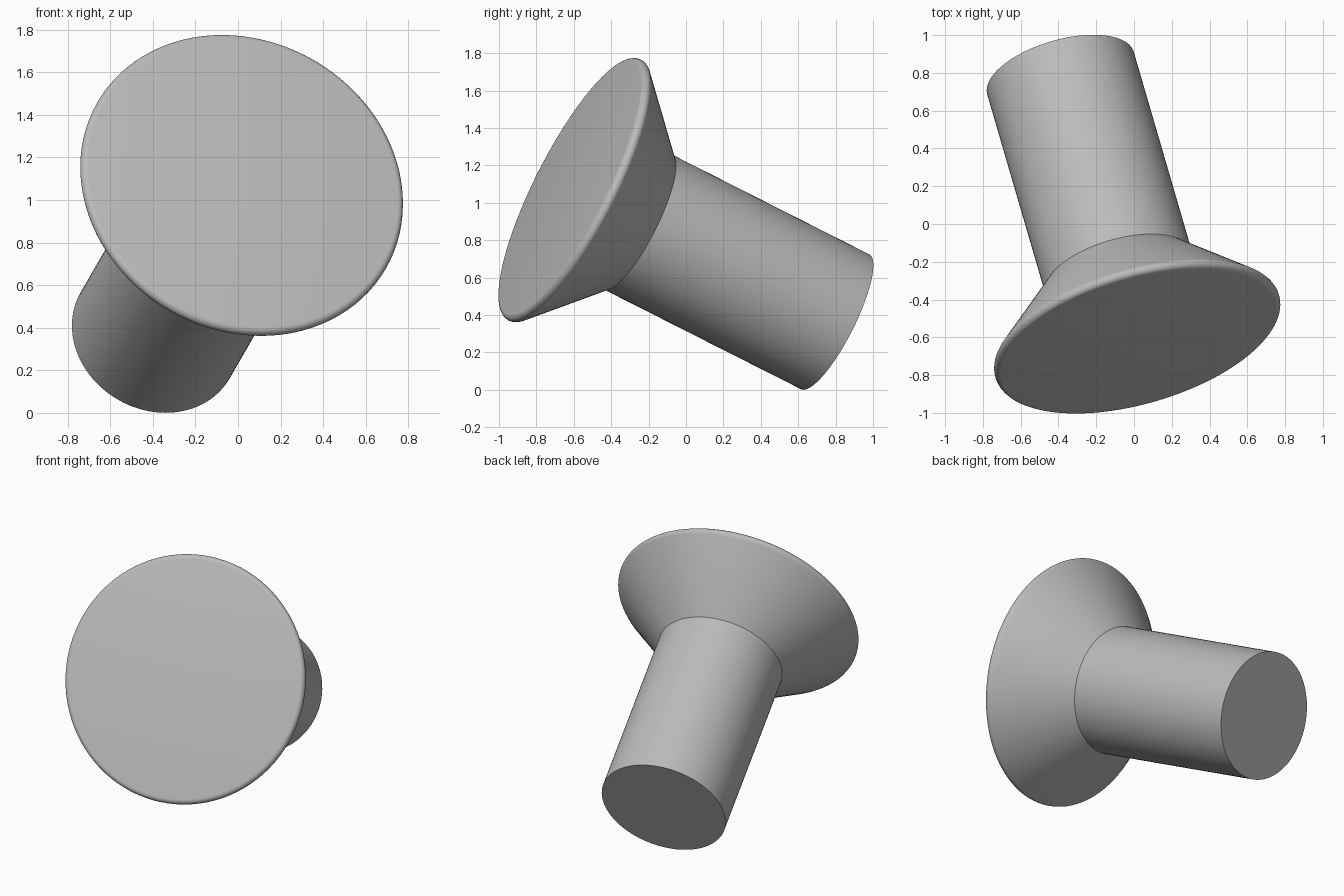
import bpy
import bmesh
import math
from mathutils import Vector

if "Cube" in bpy.data.objects:
    bpy.data.objects.remove(bpy.data.objects["Cube"], do_unlink=True)

grey = bpy.data.materials.new("plain grey")
grey.use_nodes = True
colour = (0.5, 0.5, 0.5, 1)
grey.diffuse_color = colour
grey.node_tree.nodes["Principled BSDF"].inputs["Base Color"].default_value = colour

# Axis of the fastener, from the widest circle of the head to the shank end
head_centre = Vector((0.017, -0.594, 1.068))
shank_end = Vector((-0.389, 0.798, 0.364))
axis = shank_end - head_centre
length = axis.length
SHANK_R, RIM_R, FILLET = 0.404, 0.752, 0.03
SEGMENTS = 96

# Profile (radius, distance): flat face, rounded rim, 45 degree cone, shank
profile = [(0, -FILLET)]
for i in range(9):
    a = math.radians(-90 + 135 * i / 8)
    profile.append((RIM_R + FILLET * math.cos(a), FILLET * math.sin(a)))
rim_r, rim_t = profile[-1]
profile += [(SHANK_R, rim_t + rim_r - SHANK_R), (SHANK_R, length), (0, length)]

# Revolve the profile into one closed solid
bm = bmesh.new()
verts = [bm.verts.new((r, 0, t)) for r, t in profile]
edges = [bm.edges.new(pair) for pair in zip(verts, verts[1:])]
bmesh.ops.spin(bm, geom=verts + edges, cent=(0, 0, 0), axis=(0, 0, 1),
               angle=math.tau, steps=SEGMENTS)
bmesh.ops.remove_doubles(bm, verts=bm.verts, dist=0.0001)
bmesh.ops.recalc_face_normals(bm, faces=bm.faces)
mesh = bpy.data.meshes.new("countersunk_fastener")
bm.to_mesh(mesh)
bm.free()
mesh.materials.append(grey)

fastener = bpy.data.objects.new("countersunk_fastener", mesh)
bpy.context.collection.objects.link(fastener)
fastener.location = head_centre
fastener.rotation_euler = axis.to_track_quat("Z", "Y").to_euler()

# Smooth round walls, crisp cone joint and end face
bpy.ops.object.select_all(action="DESELECT")
fastener.select_set(True)
bpy.context.view_layer.objects.active = fastener
bpy.ops.object.shade_smooth_by_angle(angle=math.radians(30))
